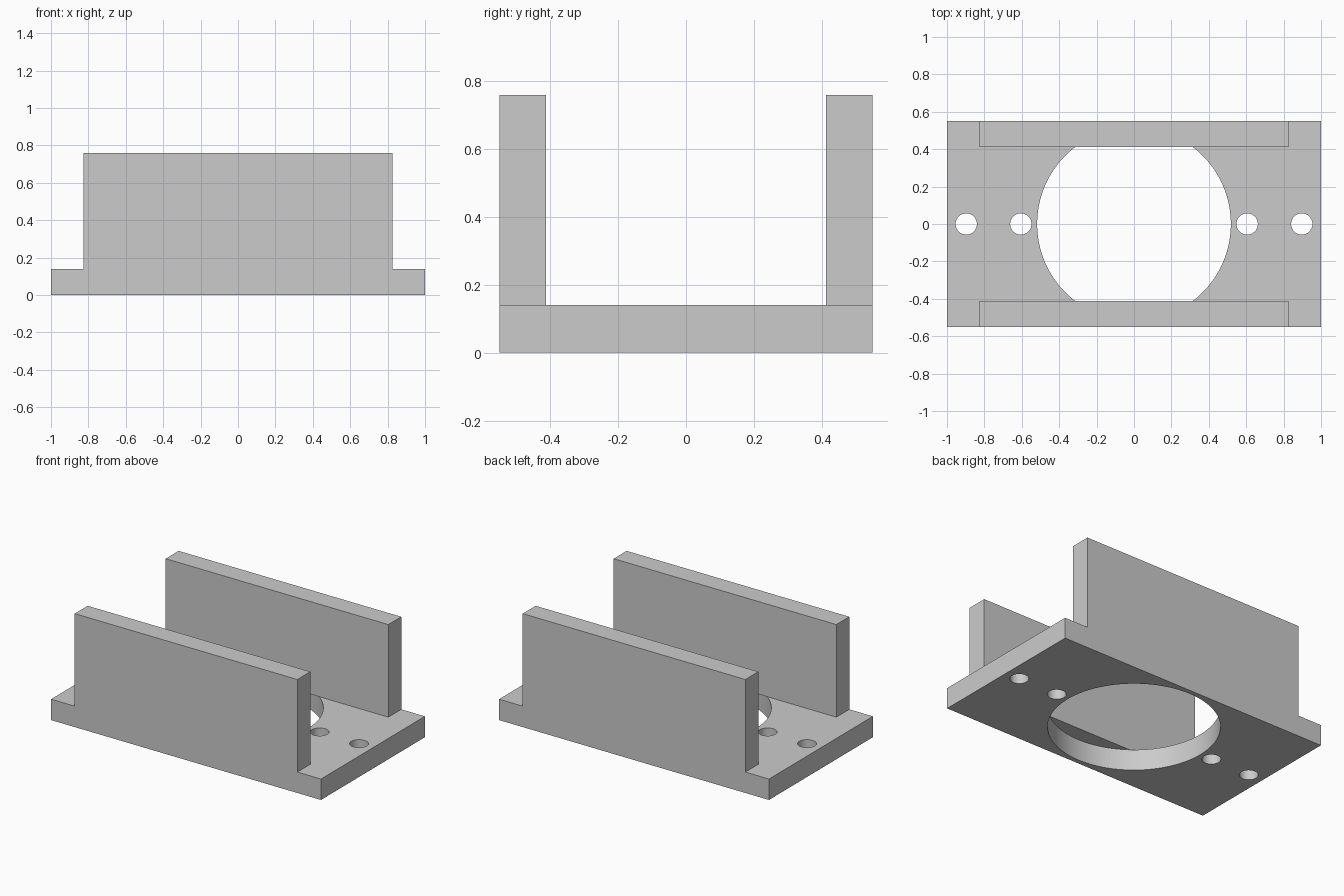
import bpy

cube = bpy.data.objects.get("Cube")
if cube:
    bpy.data.objects.remove(cube, do_unlink=True)

BASE_H, TOP = 0.14, 0.76
HALF_Y, WALL_IN, WALL_X = 0.55, 0.413, 0.825

grey = bpy.data.materials.new("plain grey")
grey.use_nodes = True
grey.diffuse_color = (0.6, 0.6, 0.6, 1)
grey.node_tree.nodes["Principled BSDF"].inputs["Base Color"].default_value = grey.diffuse_color


def box(name, low, high):
    centre = [(a + b) / 2 for a, b in zip(low, high)]
    bpy.ops.mesh.primitive_cube_add(size=1, location=centre)
    ob = bpy.context.object
    ob.name = name
    ob.scale = [b - a for a, b in zip(low, high)]
    bpy.ops.object.transform_apply(location=True, rotation=False, scale=True)
    ob.data.materials.append(grey)
    return ob


def combine(target, tool, operation):
    mod = target.modifiers.new(operation.lower(), "BOOLEAN")
    mod.operation, mod.object, mod.solver = operation, tool, "EXACT"
    bpy.context.view_layer.objects.active = target
    bpy.ops.object.modifier_apply(modifier=mod.name)
    bpy.data.objects.remove(tool, do_unlink=True)


def drill(target, x, radius, sides):
    bpy.ops.mesh.primitive_cylinder_add(vertices=sides, radius=radius, depth=1, location=(x, 0, 0))
    cutter = bpy.context.object
    cutter.hide_render = True
    cutter.data.materials.append(grey)
    combine(target, cutter, "DIFFERENCE")


# base plate with a large central opening and two screw holes at each end
bracket = box("bracket", (-1, -HALF_Y, 0), (1, HALF_Y, BASE_H))
drill(bracket, 0, 0.518, 96)
for side in (-1, 1):
    for x in (0.605, 0.897):
        drill(bracket, side * x, 0.057, 48)

# upright side walls, bridging the edges of the opening
for side in (-1, 1):
    y0, y1 = sorted((side * WALL_IN, side * HALF_Y))
    wall = box("side_wall", (-WALL_X, y0, BASE_H), (WALL_X, y1, TOP))
    combine(bracket, wall, "UNION")

bpy.ops.object.select_all(action="DESELECT")
bracket.select_set(True)
bpy.context.view_layer.objects.active = bracket
bpy.ops.object.shade_smooth_by_angle()
